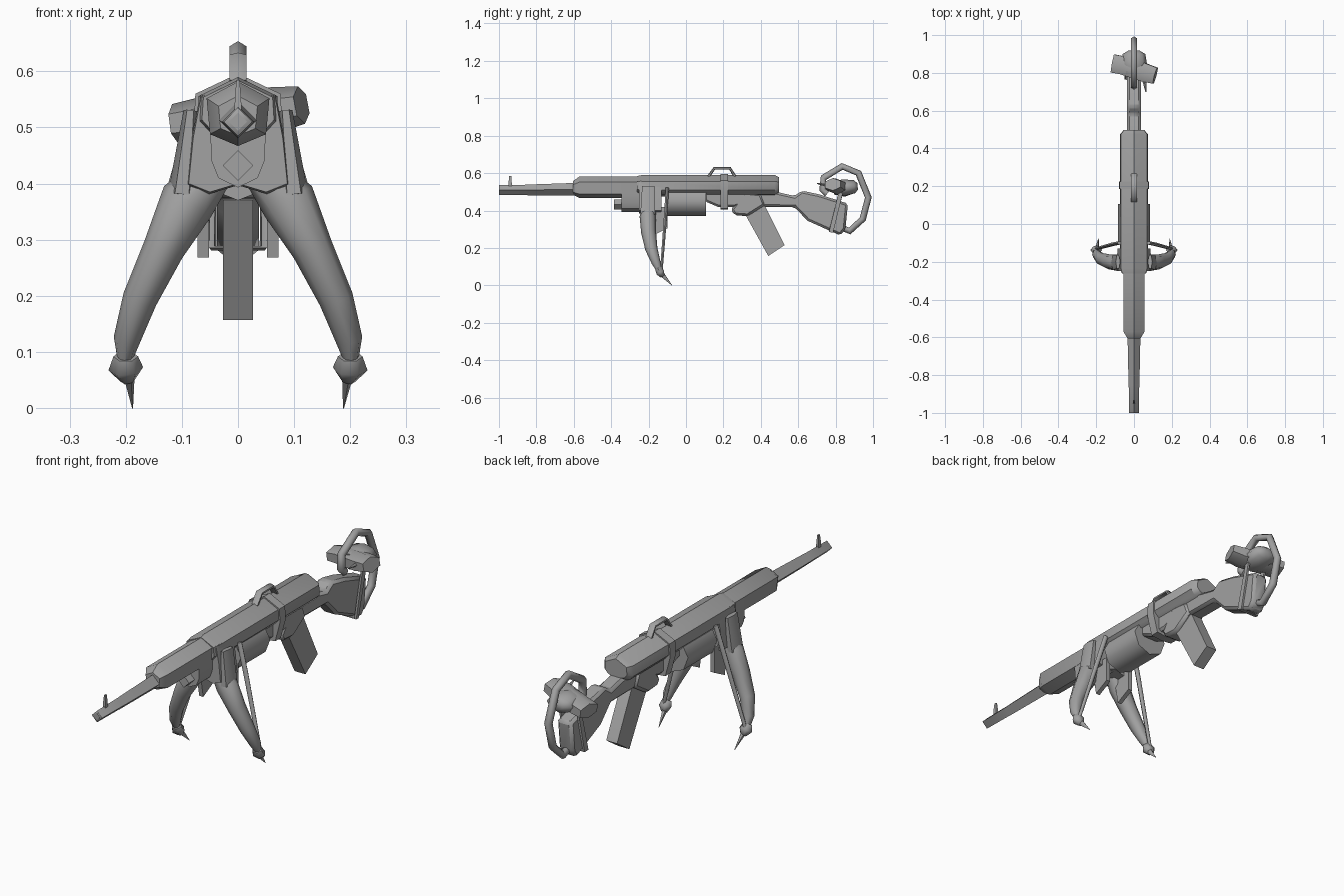
import bpy, bmesh, math
from mathutils import Vector as V

cube = bpy.data.objects.get("Cube")
if cube:
    bpy.data.objects.remove(cube, do_unlink=True)

grey = bpy.data.materials.new("plain_grey")
grey.use_nodes = True
COLOUR = (0.36, 0.36, 0.36, 1)
grey.diffuse_color = COLOUR
grey.node_tree.nodes["Principled BSDF"].inputs["Base Color"].default_value = COLOUR


def loft(name, rings, closed=False, angle=40):
    """Skin a list of equal-length rings of points."""
    bm = bmesh.new()
    vs = [[bm.verts.new(p) for p in r] for r in rings]
    n = len(rings[0])
    pairs = list(zip(vs, vs[1:]))
    if closed:
        pairs.append((vs[-1], vs[0]))
    else:
        bm.faces.new(vs[0])
        bm.faces.new(vs[-1])
    for a, b in pairs:
        for i in range(n):
            j = (i + 1) % n
            bm.faces.new((a[i], a[j], b[j], b[i]))
    bmesh.ops.recalc_face_normals(bm, faces=bm.faces)
    me = bpy.data.meshes.new(name)
    bm.to_mesh(me)
    bm.free()
    me.shade_smooth()
    me.set_sharp_from_angle(angle=math.radians(angle))
    me.materials.append(grey)
    ob = bpy.data.objects.new(name, me)
    bpy.context.collection.objects.link(ob)
    return ob


def along_y(name, half, stations, centre_z, angle=40):
    """Mirror a half section (x, z) and loft it through (y, scale) stations."""
    section = half + [(-x, z) for x, z in reversed(half) if x > 0]
    return loft(name, [[(x * s, y, centre_z + (z - centre_z) * s) for x, z in section]
                       for y, s in stations], angle=angle)


def sweep(name, path, sizes, sides=6, ref=(0, 1, 0), closed=False, turn=0, angle=65):
    """Tube along a path; sizes holds (across, along ref) radii."""
    pts = [V(p) for p in path]
    n = len(pts)
    if isinstance(sizes, tuple):
        sizes = [sizes] * n
    rings = []
    for i, p in enumerate(pts):
        if closed:
            t = pts[(i + 1) % n] - pts[i - 1]
        else:
            t = pts[min(i + 1, n - 1)] - pts[max(i - 1, 0)]
        u = t.cross(V(ref)).normalized()
        w = u.cross(t).normalized()
        a, b = sizes[i]
        angles = [math.tau * (k + turn) / sides for k in range(sides)]
        rings.append([p + u * a * math.cos(q) + w * b * math.sin(q) for q in angles])
    return loft(name, rings, closed, angle)


def prism(name, profile, x0, x1, bevel=0):
    """Side profile (y, z) extruded from x0 to x1."""
    ob = loft(name, [[(x, y, z) for y, z in profile] for x in (x0, x1)])
    if bevel:
        m = ob.modifiers.new("Bevel", "BEVEL")
        m.width = bevel
        m.segments = 1
    return ob


# Barrel with hollow muzzle, and front sight
sweep("barrel", [(0, -1, .51), (0, -.999, .51), (0, -.85, .51), (0, -.84, .51), (0, -.55, .514)],
      [(.025, .025), (.026, .026), (.028, .028), (.029, .029), (.035, .035)], 4, (0, 0, 1))
muzzle = sweep("muzzle_inner", [(0, -1.001, .51), (0, -.99, .51)], (.016, .016), 4, (0, 0, 1))
sweep("front_sight", [(0, -.94, .52), (0, -.94, .56), (0, -.94, .585)],
      [(.01, .014), (.007, .011), (.004, .008)], 4, turn=.5)

# Barrel shroud and receiver
along_y("shroud", [(0, .582), (.056, .552), (.05, .488), (0, .467)],
        [(-.605, .62), (-.57, 1), (-.2, 1)], .515)
along_y("receiver", [(0, .59), (.07, .556), (.073, .51), (.052, .487), (0, .475)],
        [(-.262, .88), (-.235, 1), (.475, 1), (.497, .75)], .54)

# Gas block under the shroud with its knob
along_y("gas_block", [(0, .5), (.05, .5), (.047, .44), (.035, .41), (0, .393)],
        [(-.345, 1), (-.15, 1)], .45)
sweep("gas_knob", [(0, -.385, .432), (0, -.32, .432)], (.027, .027), 4, (0, 0, 1))

# Ammunition drum
along_y("drum", [(0, .5), (.06, .5), (.085, .455), (.062, .395), (0, .37)],
        [(-.1, 1), (.107, 1)], .45, 60)

# Trigger housing, angled collar and grip
prism("trigger_housing", [(.1, .5), (.1, .45), (.17, .42), (.26, .42), (.32, .44), (.32, .5)],
      -.045, .045, .01)
prism("grip_collar", [(.24, .405), (.31, .5), (.4, .49), (.425, .43), (.33, .37), (.26, .375)],
      -.045, .045, .012)
prism("grip", [(.31, .39), (.4, .45), (.425, .42), (.527, .215), (.44, .157), (.33, .355)],
      -.027, .027)

# Receiver band and carry handle
along_y("receiver_band", [(0, .596), (.076, .56), (.079, .5), (.055, .41), (0, .405)],
        [(.185, 1), (.225, 1)], .5)
sweep("carry_handle", [(0, .12, .582), (0, .152, .626), (0, .235, .626), (0, .262, .582)],
      (.008, .017), 6, (1, 0, 0))

# Shoulder stock
prism("stock", [(.38, .51), (.46, .505), (.58, .478), (.62, .506), (.71, .487), (.866, .437),
                (.852, .3), (.825, .267), (.65, .345), (.58, .418), (.41, .42)],
      -.037, .037, .012)

# Butt hook, strap and tilted cross roller
sweep("butt_hook", [(0, .755, .49), (0, .73, .51), (0, .735, .575), (0, .835, .636),
                    (0, .922, .6), (0, .975, .47), (0, .945, .355), (0, .875, .29),
                    (0, .8, .325)], (.018, .017), 6, (1, 0, 0))
sweep("stock_strap", [(-.045, .84, .545), (.045, .84, .545), (.045, .775, .285),
                      (-.045, .775, .285)], (.007, .016), 4, (0, 1, .25), True, .5)
sweep("cross_roller", [(-.113, .85, .508), (-.06, .84, .515), (.06, .8, .53), (.113, .785, .54)],
      [(.034, .056), (.04, .056), (.042, .056), (.034, .05)], 6)
sweep("roller_cap", [(0, .79, .52), (0, .84, .522), (0, .9, .527), (0, .918, .528)],
      [(.055, .035), (.07, .045), (.06, .035), (.03, .018)], 8, (0, 0, 1))
sweep("strap_tail", [(.05, .79, .53), (.063, .7, .545)], [(.014, .014), (.003, .003)],
      4, (0, 0, 1))

# Saddle that joins the two legs
along_y("leg_saddle", [(0, .575), (.066, .556), (.08, .48), (.088, .4), (.05, .385), (0, .4)],
        [(-.25, 1), (-.235, 1.03), (-.13, 1)], .5)

for side, s in (("left", 1), ("right", -1)):
    # Curved leg
    sweep(side + "_leg", [(s * .04, -.195, .425), (s * .09, -.205, .368), (s * .133, -.2, .283),
                          (s * .175, -.185, .194), (s * .198, -.16, .122), (s * .203, -.14, .074)],
          [(.035, .035), (.05, .043), (.037, .04), (.031, .033), (.024, .024), (.01, .014)], 8)
    # Hip knuckle and rear fin
    sweep(side + "_hip", [(s * .085, -.2, .53), (s * .1, -.205, .38)],
          [(.012, .04), (.025, .045)], 6)
    prism(side + "_rear_fin", [(-.2, .42), (-.1, .42), (-.1, .305), (-.172, .268)],
          s * .052, s * .072)
    # Straight brace
    sweep(side + "_brace", [(s * .077, -.1, .52), (s * .115, -.108, .39), (s * .204, -.132, .075)],
          [(.012, .01), (.012, .01), (.008, .008)], 6)
    # Foot collar and spike
    sweep(side + "_foot_collar", [(s * .2, -.15, .092), (s * .2, -.138, .07), (s * .196, -.125, .05)],
          [(.022, .02), (.031, .025), (.014, .014)], 6)
    sweep(side + "_foot_spike", [(s * .195, -.13, .06), (s * .188, -.075, 0)],
          [(.011, .014), (.001, .001)], 5)
